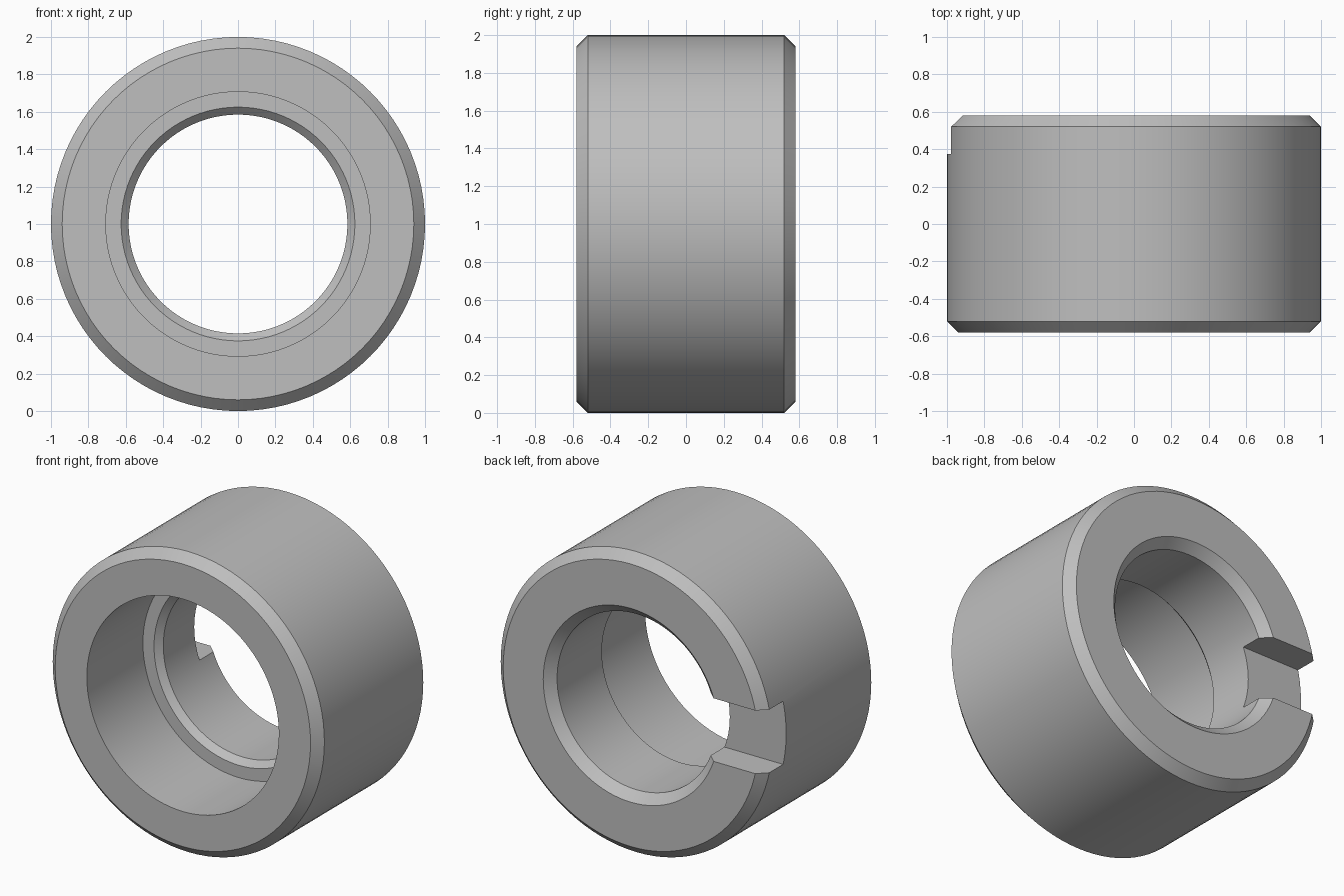
import bpy
import bmesh
from math import radians, tau
from mathutils import Matrix

default = bpy.data.objects.get("Cube")
if default:
    bpy.data.objects.remove(default, do_unlink=True)

SEGMENTS = 96
CENTRE = (0, 0, 1)

# Plain machined metal
steel = bpy.data.materials.new("grey steel")
steel.use_nodes = True
GREY = (0.52, 0.52, 0.52, 1)
steel.diffuse_color = GREY
steel.node_tree.nodes["Principled BSDF"].inputs["Base Color"].default_value = GREY


def make_object(name, bm):
    bmesh.ops.recalc_face_normals(bm, faces=bm.faces)
    mesh = bpy.data.meshes.new(name)
    bm.to_mesh(mesh)
    bm.free()
    mesh.materials.append(steel)
    obj = bpy.data.objects.new(name, mesh)
    bpy.context.collection.objects.link(obj)
    return obj


# Section of the ring as (radius, y): chamfered outside, counterbored front
section = [
    (0.94, -0.58), (1.0, -0.52), (1.0, 0.52), (0.94, 0.58),
    (0.645, 0.58), (0.585, 0.52), (0.585, 0.05), (0.625, 0.01),
    (0.707, 0.01), (0.707, -0.58),
]
bm = bmesh.new()
verts = [bm.verts.new((r, y, 1)) for r, y in section]
edges = [bm.edges.new((a, b)) for a, b in zip(verts, verts[1:] + verts[:1])]
bmesh.ops.spin(bm, geom=verts + edges, cent=CENTRE, axis=(0, 1, 0),
               angle=tau, steps=SEGMENTS, use_merge=True)
bmesh.ops.remove_doubles(bm, verts=bm.verts, dist=0.0001)
ring = make_object("ring_body", bm)

# Drive slot through one side of the back rim
bm = bmesh.new()
bmesh.ops.create_cube(bm, size=1, matrix=Matrix.Translation((-0.8, 0.575, 1))
                      @ Matrix.Diagonal((1.0, 0.4, 0.42, 1)))
cutter = make_object("slot_cutter", bm)
cutter.hide_render = True

slot = ring.modifiers.new("slot", "BOOLEAN")
slot.operation = "DIFFERENCE"
slot.solver = "EXACT"
slot.object = cutter

bpy.context.view_layer.objects.active = ring
ring.select_set(True)
bpy.ops.object.modifier_apply(modifier=slot.name)
bpy.data.objects.remove(cutter, do_unlink=True)

# Smooth round walls, crisp chamfers
bpy.ops.object.shade_smooth_by_angle(angle=radians(30))
